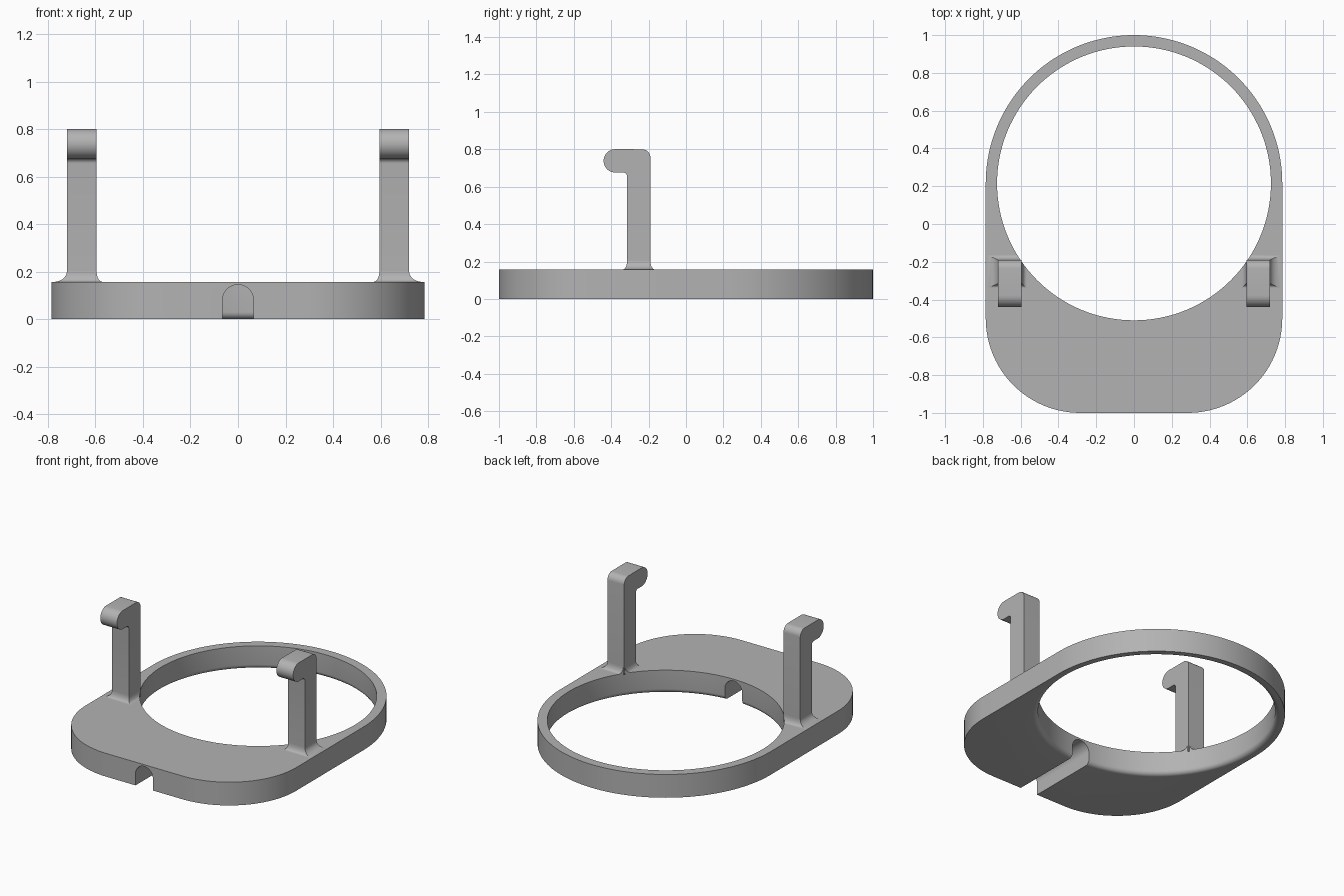
import bpy, bmesh, math
from mathutils import Vector

if "Cube" in bpy.data.objects:
    bpy.data.objects.remove(bpy.data.objects["Cube"])

H = 0.157            # plate thickness
CY, RO, RI = 0.215, 0.785, 0.725   # ring centre, outer and inner radius

grey = bpy.data.materials.new("light grey")
grey.diffuse_color = (0.45, 0.45, 0.45, 1)
grey.use_nodes = True
grey.node_tree.nodes["Principled BSDF"].inputs["Base Color"].default_value = grey.diffuse_color


def arc(cx, cy, r, a0, a1, n):
    return [(cx + r * math.cos(math.radians(a0 + (a1 - a0) * i / n)),
             cy + r * math.sin(math.radians(a0 + (a1 - a0) * i / n))) for i in range(n + 1)]


def make(name, bm):
    bmesh.ops.remove_doubles(bm, verts=bm.verts, dist=1e-5)
    bmesh.ops.recalc_face_normals(bm, faces=bm.faces)
    me = bpy.data.meshes.new(name)
    bm.to_mesh(me)
    bm.free()
    me.materials.append(grey)
    ob = bpy.data.objects.new(name, me)
    bpy.context.collection.objects.link(ob)
    return ob


def prism(name, pts, to3d, depth):
    """Extrude a closed 2D profile along a depth vector."""
    bm = bmesh.new()
    face = bm.faces.new([bm.verts.new(to3d(*p)) for p in pts])
    out = bmesh.ops.extrude_face_region(bm, geom=[face])
    bmesh.ops.translate(bm, vec=Vector(depth),
                        verts=[g for g in out["geom"] if isinstance(g, bmesh.types.BMVert)])
    return make(name, bm)


def loft(name, rings):
    """Skin a stack of equal-length rings and cap both ends."""
    bm = bmesh.new()
    rows = [[bm.verts.new(p) for p in ring] for ring in rings]
    n = len(rows[0])
    for a, b in zip(rows, rows[1:]):
        for i in range(n):
            bm.faces.new((a[i], a[(i + 1) % n], b[(i + 1) % n], b[i]))
    bm.faces.new(rows[0])
    bm.faces.new(rows[-1])
    return make(name, bm)


def cut(ob, cutter):
    mod = ob.modifiers.new("cut", "BOOLEAN")
    mod.operation, mod.solver, mod.object = "DIFFERENCE", "EXACT", cutter
    dg = bpy.context.evaluated_depsgraph_get()
    me = bpy.data.meshes.new_from_object(ob.evaluated_get(dg))
    ob.modifiers.clear()
    ob.data = me


def smooth(ob):
    bpy.ops.object.select_all(action="DESELECT")
    ob.select_set(True)
    bpy.context.view_layer.objects.active = ob
    bpy.ops.object.shade_smooth_by_angle(angle=math.radians(30))


# Base plate: half-round back, rounded front corners
RC = 0.5
outline = (arc(0, CY, RO, 0, 180, 72)
           + arc(-RO + RC, -1 + RC, RC, 180, 270, 24)
           + arc(RO - RC, -1 + RC, RC, 270, 360, 24))
plate = prism("base_plate", outline, lambda x, y: (x, y, 0), (0, 0, H))

# Round opening with a rounded lower rim
F = 0.03
prof = [(RI + F, -0.1)]
prof += [(RI + F - F * math.sin(t * math.pi / 12), F - F * math.cos(t * math.pi / 12))
         for t in range(7)]
prof += [(RI, 0.4)]
hole = loft("opening_cutter", [[(x, y, z) for x, y in arc(0, CY, r, 0, 360, 128)[:-1]]
                               for r, z in prof])

# Arched cable channel under the front
W = 0.065
channel = prism("channel_cutter", [(-W, -0.1), (W, -0.1)] + arc(0, 0.08, W, 0, 180, 24),
                lambda x, z: (x, -1.2, z), (0, 1.0, 0))
cut(plate, hole)
cut(plate, channel)
smooth(plate)

# Hooked posts with flared feet
X0, X1, Y0, Y1 = 0.595, 0.72, -0.315, -0.19
hook = ([(Y0, H - 0.01), (Y1, H - 0.01)]
        + arc(Y1 - 0.045, 0.755, 0.045, 0, 90, 8)
        + arc(-0.378, 0.738, 0.0625, 90, 270, 20)
        + arc(Y0 - 0.02, 0.6555, 0.02, 90, 0, 6))
for side, s in (("left", -1), ("right", 1)):
    post = prism(side + "_hook_post", hook, lambda y, z: (s * X0, y, z),
                 (s * (X1 - X0), 0, 0))
    smooth(post)

    rings = []
    for i in range(9):
        a = i * math.pi / 16
        k, z = 1 - math.sin(a), H + 0.045 * (1 - math.cos(a))
        xo, xi = X1 + 0.055 * k, X0 - 0.025 * k
        yf, yb = Y0 - 0.025 * k, Y1 + 0.025 * k
        rings.append([(s * xi, yf, z), (s * xo, yf, z), (s * xo, yb, z), (s * xi, yb, z)])
    rings.insert(0, [(x, y, H - 0.01) for x, y, z in rings[0]])
    foot = loft(side + "_post_foot", rings)
    cut(foot, hole)
    smooth(foot)

for helper in (hole, channel):
    bpy.data.objects.remove(helper)
